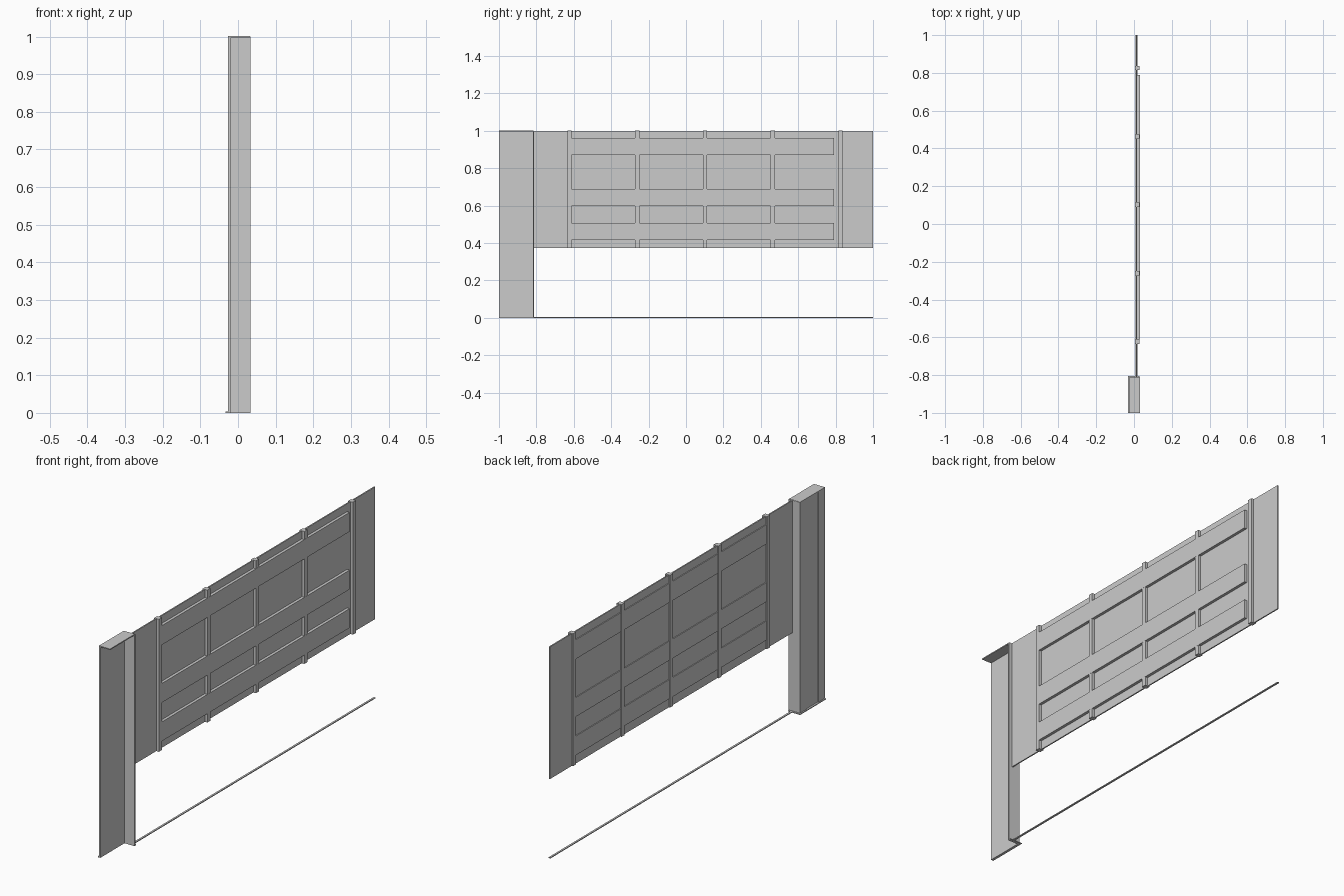
import bpy

cube = bpy.data.objects.get("Cube")
if cube:
    bpy.data.objects.remove(cube, do_unlink=True)

grey = bpy.data.materials.new("plain_grey")
grey.use_nodes = True
grey.diffuse_color = (0.6, 0.6, 0.6, 1)
grey.node_tree.nodes["Principled BSDF"].inputs["Base Color"].default_value = (0.6, 0.6, 0.6, 1)


def box(name, x, y, z):
    """Add a box from its (low, high) range on each axis."""
    ranges = (x, y, z)
    bpy.ops.mesh.primitive_cube_add(size=1, location=[(a + b) / 2 for a, b in ranges])
    obj = bpy.context.object
    obj.name = name
    obj.scale = [b - a for a, b in ranges]
    bpy.ops.object.transform_apply(location=False, rotation=False, scale=True)
    obj.data.materials.append(grey)
    return obj


wall_bottom, wall_top = 0.375, 1.0
corner = -0.815

# Thin wall sheet
box("wall_sheet", (0.011, 0.017), (corner, 1), (wall_bottom, wall_top))

# Evenly spaced upright posts
posts = [-0.623 + 0.3623 * i for i in range(5)]
for y in posts:
    box("post", (0.005, 0.03), (y - 0.011, y + 0.011), (wall_bottom, wall_top + 0.001))

# Long boards across the posts, with thin rails behind each bay
for low, high in ((0.417, 0.508), (0.599, 0.69), (0.872, 0.963)):
    box("board", (0.017, 0.0305), (-0.612, 0.79), (low, high))
    for a, b in zip(posts, posts[1:]):
        box("back_rail", (0.007, 0.011), (a + 0.011, b - 0.011), (low, high))

# Open corner column: outer face in three strips, return face and cap
box("column_face", (-0.024, -0.02), (-1, corner), (0, 1))
for a, b in ((-1, -0.95), (-0.86, corner)):
    box("column_face_strip", (-0.027, -0.024), (a, b), (0, 1))
box("column_return", (-0.027, 0.033), (corner - 0.004, corner + 0.002), (0, 1))
box("column_cap", (-0.027, 0.031), (-1, corner), (0.996, 1.001))

# Floor trim around the column and along the wall
box("column_trim", (-0.033, -0.024), (-1, -0.805), (0, 0.004))
box("return_trim", (-0.033, 0.03), (corner, -0.805), (0, 0.004))
box("floor_strip", (0.009, 0.018), (-0.805, 1), (0, 0.004))
